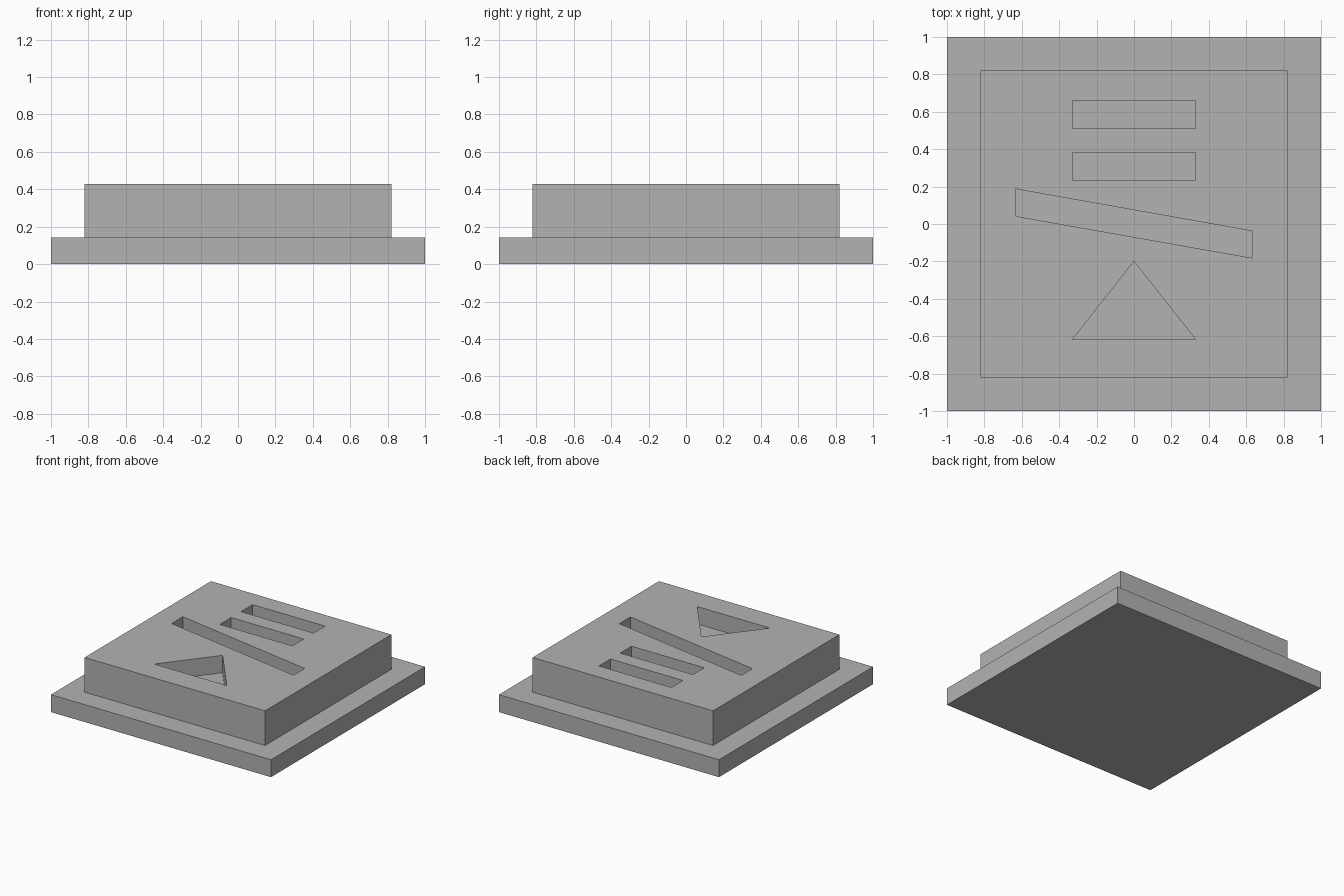
import bpy
import bmesh

default_cube = bpy.data.objects.get("Cube")
if default_cube:
    bpy.data.objects.remove(default_cube, do_unlink=True)

BASE_TOP = 0.143
BLOCK_TOP = 0.428
RECESS_FLOOR = 0.285

grey = bpy.data.materials.new("matte grey")
grey.use_nodes = True
grey.diffuse_color = (0.45, 0.45, 0.45, 1)
grey.node_tree.nodes["Principled BSDF"].inputs["Base Color"].default_value = grey.diffuse_color


def rectangle(half_x, low_y, high_y):
    return [(-half_x, low_y), (half_x, low_y), (half_x, high_y), (-half_x, high_y)]


def prisms(name, outlines, bottom, top):
    """Extrude counter-clockwise outlines upward into one object."""
    bm = bmesh.new()
    for outline in outlines:
        face = bm.faces.new([bm.verts.new((x, y, bottom)) for x, y in outline])
        extruded = bmesh.ops.extrude_face_region(bm, geom=[face], use_keep_orig=True)["geom"]
        for item in extruded:
            if isinstance(item, bmesh.types.BMVert):
                item.co.z = top
    bmesh.ops.recalc_face_normals(bm, faces=bm.faces)
    mesh = bpy.data.meshes.new(name)
    bm.to_mesh(mesh)
    bm.free()
    mesh.materials.append(grey)
    obj = bpy.data.objects.new(name, mesh)
    bpy.context.collection.objects.link(obj)
    return obj


# Wide base slab and the raised block on it
prisms("base_plate", [rectangle(1, -1, 1)], 0, BASE_TOP)
block = prisms("raised_block", [rectangle(0.82, -0.82, 0.82)], BASE_TOP, BLOCK_TOP)

# Sunken shapes: two level bars, one slanted bar, one triangle
recesses = [
    rectangle(0.33, 0.51, 0.66),
    rectangle(0.33, 0.235, 0.382),
    [(-0.633, 0.042), (0.633, -0.182), (0.633, -0.038), (-0.633, 0.187)],
    [(-0.33, -0.618), (0.33, -0.618), (0, -0.2)],
]
cutter = prisms("recess_cutter", recesses, RECESS_FLOOR, BLOCK_TOP + 0.1)
cutter.hide_render = True

cut = block.modifiers.new("recesses", 'BOOLEAN')
cut.operation = 'DIFFERENCE'
cut.solver = 'EXACT'
cut.object = cutter
bpy.context.view_layer.objects.active = block
bpy.ops.object.modifier_apply(modifier=cut.name)
bpy.data.objects.remove(cutter, do_unlink=True)
